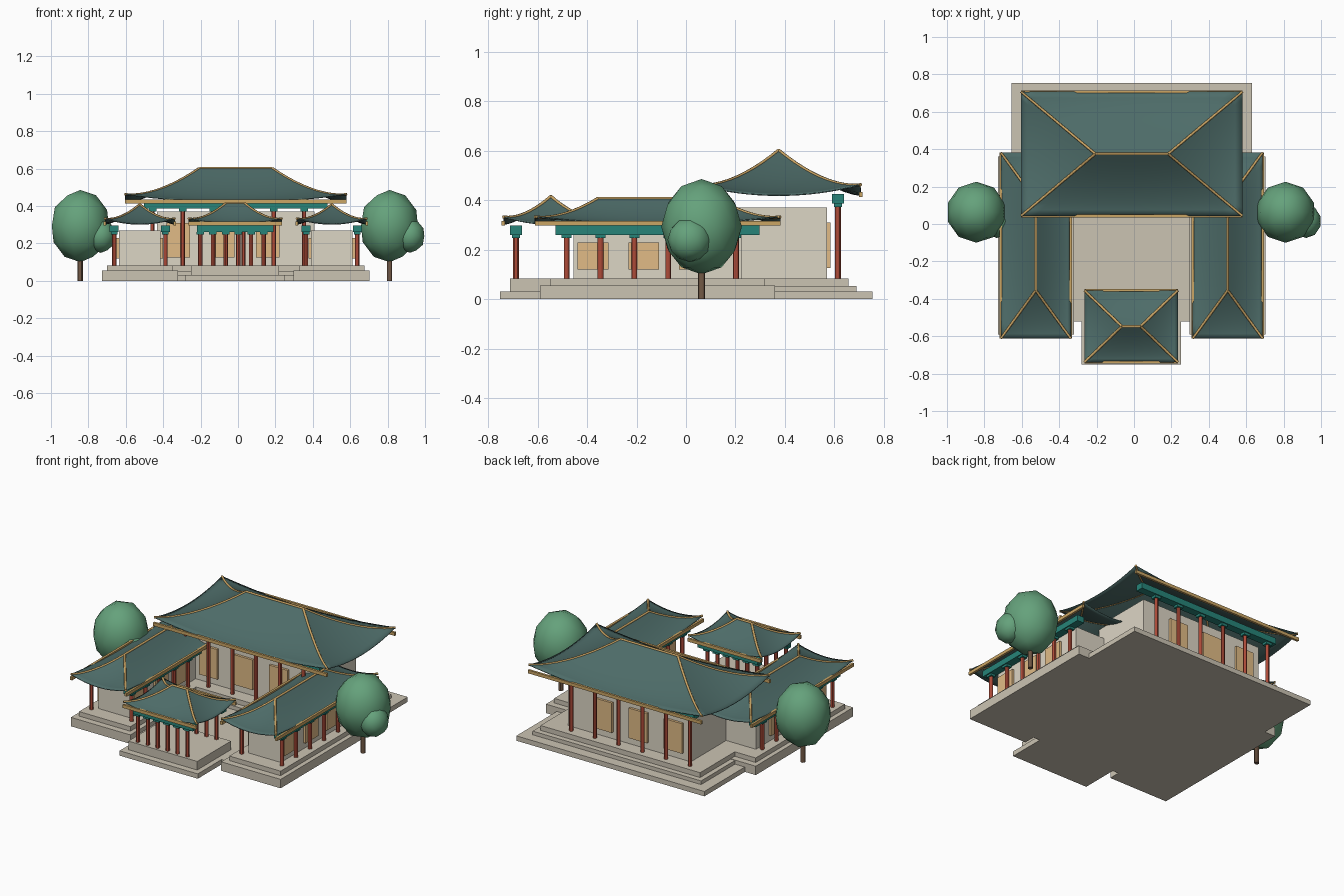
import bpy, bmesh
from mathutils import Matrix, Vector

if "Cube" in bpy.data.objects:
    bpy.data.objects.remove(bpy.data.objects["Cube"])

CX = -0.012  # axis of the buildings; the trees shift the overall centre


def mat(name, r, g, b):
    m = bpy.data.materials.new(name)
    m.diffuse_color = (r, g, b, 1)
    m.use_nodes = True
    m.node_tree.nodes["Principled BSDF"].inputs["Base Color"].default_value = m.diffuse_color
    return m


TILE = mat("tile", .075, .15, .14)
GOLD = mat("gold", .60, .38, .13)
TEAL = mat("teal", .02, .23, .19)
RED = mat("red", .42, .07, .04)
STONE = mat("stone", .60, .55, .45)
PLASTER = mat("plaster", .72, .67, .56)
PANEL = mat("panel", .75, .50, .24)
LEAF = mat("leaf", .13, .36, .20)
BARK = mat("bark", .17, .10, .06)


def finish(name, bm, material, smooth=False):
    me = bpy.data.meshes.new(name)
    bmesh.ops.recalc_face_normals(bm, faces=bm.faces)
    for f in bm.faces:
        f.smooth = smooth
    bm.to_mesh(me)
    bm.free()
    ob = bpy.data.objects.new(name, me)
    bpy.context.collection.objects.link(ob)
    me.materials.append(material)
    return ob


def boxes(name, spans, material):
    """One object from several (x0, x1, y0, y1, z0, z1) boxes."""
    bm = bmesh.new()
    for x0, x1, y0, y1, z0, z1 in spans:
        m = Matrix.Translation(((x0 + x1) / 2, (y0 + y1) / 2, (z0 + z1) / 2))
        bmesh.ops.create_cube(bm, size=1, matrix=m @ Matrix.Diagonal((x1 - x0, y1 - y0, z1 - z0, 1)))
    return finish(name, bm, material)


def posts(name, points, r, z0, z1, material):
    bm = bmesh.new()
    for x, y in points:
        bmesh.ops.create_cone(bm, cap_ends=True, segments=12, radius1=r, radius2=r, depth=z1 - z0,
                              matrix=Matrix.Translation((x, y, (z0 + z1) / 2)))
    ob = finish(name, bm, material, True)
    bpy.ops.object.select_all(action='DESELECT')
    bpy.context.view_layer.objects.active = ob
    ob.select_set(True)
    bpy.ops.object.shade_smooth_by_angle()


def bar(name, lines, r, material):
    cu = bpy.data.curves.new(name, 'CURVE')
    cu.dimensions = '3D'
    cu.bevel_depth = r
    cu.bevel_resolution = 1
    cu.use_fill_caps = True
    for pts in lines:
        s = cu.splines.new('POLY')
        s.points.add(len(pts) - 1)
        for p, q in zip(s.points, pts):
            p.co = (*q, 1)
    cu.materials.append(material)
    bpy.context.collection.objects.link(bpy.data.objects.new(name, cu))


class Hall:
    """A hall in local axes: long axis a, short axis b; turned halls run along y."""

    def __init__(self, name, cx, cy, turned=False):
        self.name, self.cx, self.cy, self.turned = name, cx, cy, turned

    def pt(self, a, b):
        return (self.cx + b, self.cy + a) if self.turned else (self.cx + a, self.cy + b)

    def span(self, a0, a1, b0, b1, z0, z1):
        (x0, y0), (x1, y1) = self.pt(a0, b0), self.pt(a1, b1)
        return x0, x1, y0, y1, z0, z1

    def tier(self, part, a, b, z0, z1, material=STONE):
        boxes(f"{self.name}_{part}", [self.span(-a, a, -b, b, z0, z1)], material)

    def colonnade(self, start, step, b, z0, zc, zb, zt, half):
        at = [start + i * step for i in range(6)]
        rows = [(a, s * b) for a in at for s in (-1, 1)]
        posts(self.name + "_columns", [self.pt(*p) for p in rows], .0115, z0, zc, RED)
        boxes(self.name + "_brackets",
              [self.span(a - .02, a + .02, q - .017, q + .017, zc - .003, zb + .002) for a, q in rows], TEAL)
        boxes(self.name + "_beams",
              [self.span(-half, half, s * b - .024, s * b + .024, zb, zt) for s in (-1, 1)], TEAL)

    def panels(self, start, step, b, z0, z1):
        boxes(self.name + "_door_panels",
              [self.span(c - .0625, c + .0625, s * b - .015, s * b + .015, z0, z1)
               for c in (start, start + step, start + 2 * step) for s in (-1, 1)], PANEL)

    def roof(self, a, b, r, z0, lift, zr):
        def surf(e0, e1, r0, r1, u, v):
            p = Vector(e0).lerp(Vector(e1), u).lerp(Vector(r0).lerp(Vector(r1), u), v)
            z = z0 + (zr - z0) * v ** 1.5 + lift * (2 * u - 1) ** 2 * (1 - v) ** 2
            return (*self.pt(p.x, p.y), z)

        n, m = 16, 10
        bm = bmesh.new()
        sides = [((-a, -b), (a, -b), (-r, 0), (r, 0)), ((a, -b), (a, b), (r, 0), (r, 0)),
                 ((a, b), (-a, b), (r, 0), (-r, 0)), ((-a, b), (-a, -b), (-r, 0), (-r, 0))]
        for s in sides:
            g = [[bm.verts.new(surf(*s, i / n, j / m)) for i in range(n + 1)] for j in range(m + 1)]
            for j in range(m):
                for i in range(n):
                    bm.faces.new((g[j][i], g[j][i + 1], g[j + 1][i + 1], g[j + 1][i]))
        bmesh.ops.remove_doubles(bm, verts=bm.verts, dist=1e-5)
        ob = finish(self.name + "_roof", bm, TILE, True)
        mod = ob.modifiers.new("thickness", 'SOLIDIFY')
        mod.thickness, mod.offset = .005, 0
        bpy.ops.object.select_all(action='DESELECT')
        bpy.context.view_layer.objects.active = ob
        ob.select_set(True)
        bpy.ops.object.shade_smooth_by_angle()
        # gold hips, ridge and straight eave bars
        hips = [[surf(*s, 0, j / m) for j in range(m + 1)] for s in sides]
        ridge = [(*self.pt(-r, 0), zr), (*self.pt(r, 0), zr)]
        bar(self.name + "_ridges", hips + [ridge], .007, GOLD)
        boxes(self.name + "_eave_bars",
              [self.span(-a, a, s * b - .007, s * b + .007, z0 - .006, z0 + .014) for s in (-1, 1)], GOLD)


# courtyard base
boxes("courtyard_base", [(CX - .642, CX + .642, -.52, .755, 0, .03)], STONE)

# main hall
h = Hall("main_hall", CX, .375)
h.tier("lower_step", .575, .316, .03, .053)
h.tier("upper_step", .545, .283, .053, .083)
h.tier("walls", .42, .195, .083, .37, PLASTER)
h.panels(-.308, .24, .195, .125, .31)
h.colonnade(-.445, .162, .24, .083, .375, .387, .425, .49)
h.roof(.592, .332, .195, .42, .043, .602)

# two side halls
for name, s in (("left_wing", -1), ("right_wing", 1)):
    h = Hall(name, CX + s * .513, -.115, True)
    h.tier("lower_step", .475, .203, 0, .055)
    h.tier("upper_step", .435, .175, .055, .083)
    h.tier("walls", .34, .11, .083, .27, PLASTER)
    h.panels(-.262, .206, .11, .12, .23)
    h.colonnade(-.368, .137, .137, .083, .25, .26, .297, .413)
    h.roof(.497, .187, .24, .303, .03, .408)

# front gate pavilion, open between the columns
h = Hall("gate", CX - .003, -.547)
h.tier("lower_step", .267, .205, 0, .03)
h.tier("upper_step", .235, .165, .03, .083)
h.colonnade(-.187, .068, .141, .083, .25, .26, .297, .205)
h.roof(.25, .192, .05, .303, .03, .415)

# trees
for name, x in (("left_tree", -.843), ("right_tree", .81)):
    posts(name + "_trunk", [(x, .063)], .014, 0, .16, BARK)
    bm = bmesh.new()
    for c, r in (((x, .063, .293), (.16, .163, .193)), ((x + .11, .015, .24), (.08, .09, .09))):
        bmesh.ops.create_icosphere(bm, subdivisions=2, radius=1,
                                   matrix=Matrix.Translation(c) @ Matrix.Diagonal((*r, 1)))
    finish(name + "_crown", bm, LEAF, True)
